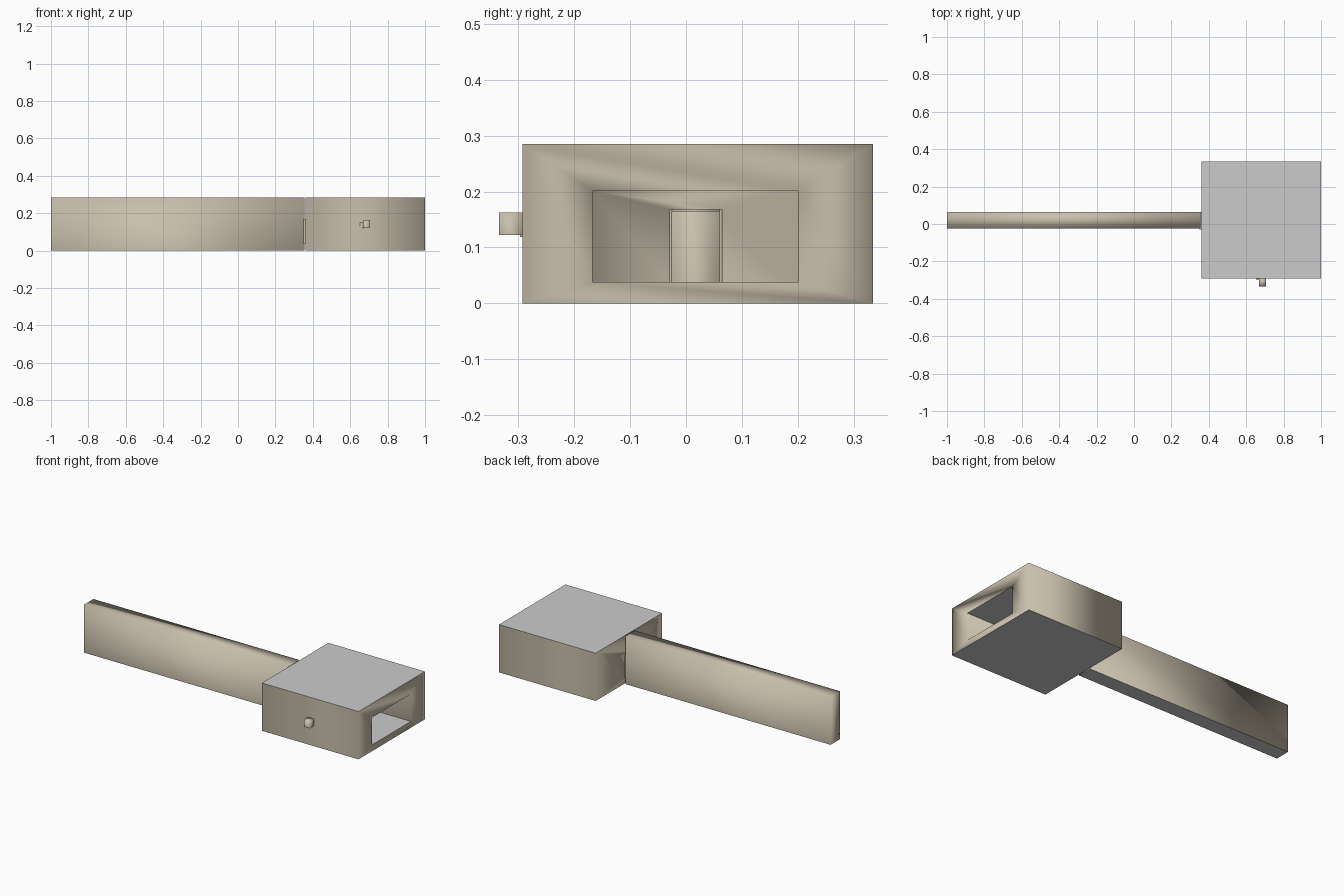
import bpy
import bmesh
from mathutils import Vector

if "Cube" in bpy.data.objects:
    bpy.data.objects.remove(bpy.data.objects["Cube"])

# Tan walls; light grey top and bottom faces
tan = bpy.data.materials.new("tan_walls")
tan.diffuse_color = (0.58, 0.52, 0.41, 1)
tan.use_nodes = True
tan.node_tree.nodes["Principled BSDF"].inputs["Base Color"].default_value = tan.diffuse_color
grey = bpy.data.materials.new("grey_caps")
grey.diffuse_color = (0.6, 0.6, 0.6, 1)
grey.use_nodes = True
grey.node_tree.nodes["Principled BSDF"].inputs["Base Color"].default_value = grey.diffuse_color


def box(name, x, y, z, grey_top=True):
    """Box from (min, max) ranges; walls smooth, caps flat."""
    bm = bmesh.new()
    bmesh.ops.create_cube(bm, size=1)
    for v in bm.verts:
        v.co = Vector([(r[0] + r[1]) / 2 + c * (r[1] - r[0])
                       for c, r in zip(v.co, (x, y, z))])
    bm.normal_update()
    for f in bm.faces:
        cap = f.normal.z < -0.9 or (grey_top and f.normal.z > 0.9)
        f.material_index = 1 if cap else 0
        f.smooth = not cap
    me = bpy.data.meshes.new(name)
    bm.to_mesh(me)
    bm.free()
    me.materials.append(tan)
    me.materials.append(grey)
    ob = bpy.data.objects.new(name, me)
    bpy.context.collection.objects.link(ob)
    return ob


def cut(target, name, x, y, z):
    cutter = box(name, x, y, z)
    cutter.hide_render = True
    cutter.hide_set(True)
    mod = target.modifiers.new(name, 'BOOLEAN')
    mod.operation = 'DIFFERENCE'
    mod.solver = 'EXACT'
    mod.object = cutter


# Hollow head with a side window and a slot facing the handle
head = box("head", (0.362, 1.0), (-0.292, 0.334), (0, 0.285))
cut(head, "window_cutter", (0.40, 1.1), (-0.167, 0.201), (0.038, 0.201))
cut(head, "slot_cutter", (0.30, 0.45), (-0.029, 0.064), (0.0382, 0.168))

# Long flat handle
box("handle", (-1.0, 0.355), (-0.025, 0.065), (0, 0.285), grey_top=False)

# Thin frame lining the slot
box("slot_frame_front", (0.35, 0.366), (-0.029, -0.025), (0.038, 0.168))
box("slot_frame_back", (0.35, 0.366), (0.060, 0.064), (0.038, 0.168))
box("slot_frame_top", (0.35, 0.366), (-0.025, 0.060), (0.164, 0.168))

# Side button and its small backing tab
box("button", (0.668, 0.706), (-0.334, -0.290), (0.122, 0.163), grey_top=False)
box("button_tab", (0.652, 0.668), (-0.297, -0.290), (0.119, 0.150), grey_top=False)
